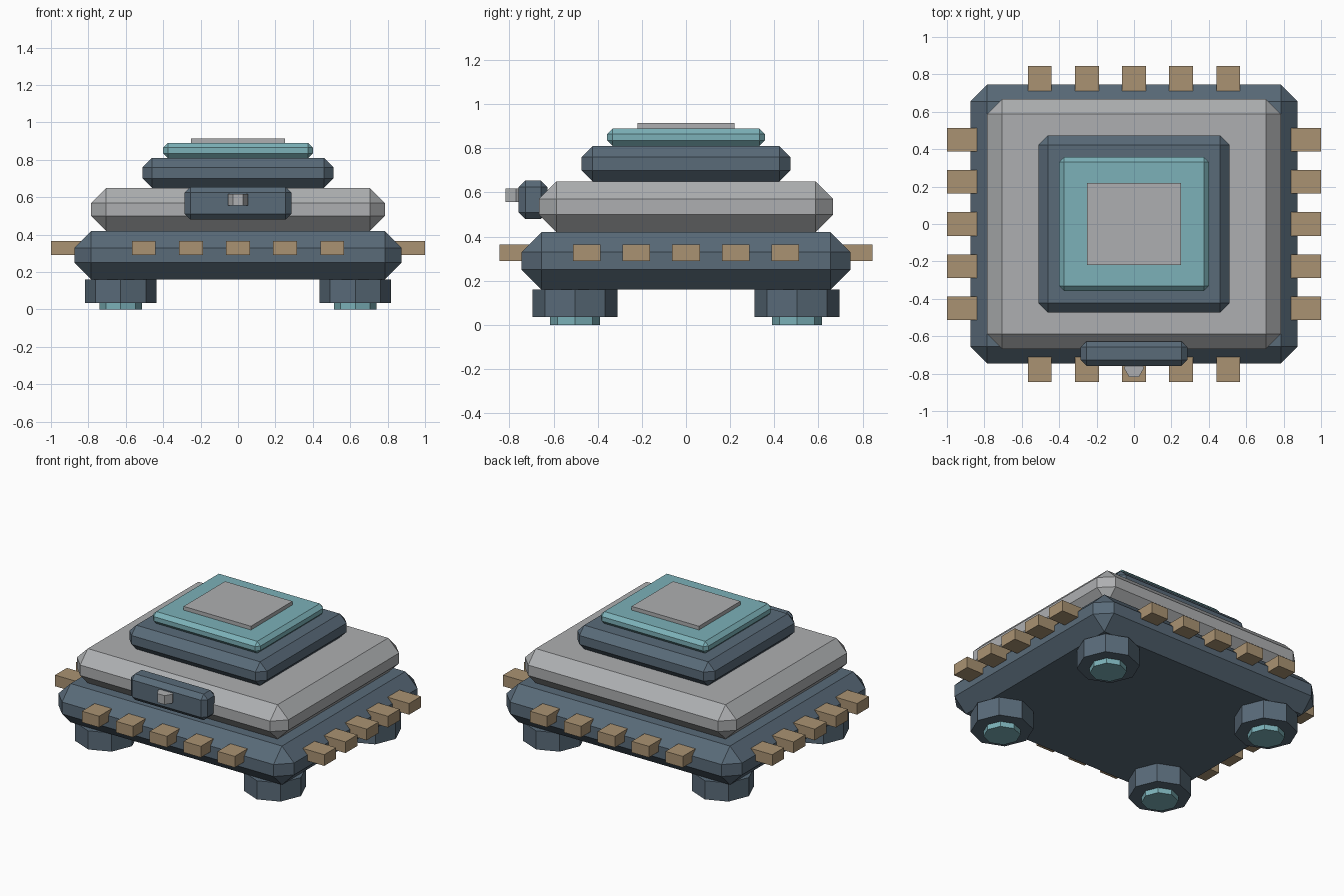
import bpy
import math

cube = bpy.data.objects.get("Cube")
if cube:
    bpy.data.objects.remove(cube, do_unlink=True)


def material(name, rgb):
    mat = bpy.data.materials.new(name)
    mat.use_nodes = True
    color = (*rgb, 1.0)
    mat.diffuse_color = color
    mat.node_tree.nodes["Principled BSDF"].inputs["Base Color"].default_value = color
    return mat


slate = material("slate_blue", (0.10, 0.145, 0.19))
grey = material("light_grey", (0.42, 0.43, 0.44))
teal = material("teal", (0.20, 0.44, 0.48))
tan = material("tan", (0.40, 0.29, 0.17))


def finish(obj, name, mat, bevel):
    obj.name = name
    obj.data.materials.append(mat)
    if bevel:
        mod = obj.modifiers.new("chamfer", "BEVEL")
        mod.width = bevel
        mod.segments = 1
        mod.limit_method = "ANGLE"
    return obj


def box(name, mat, x, y, z, bevel=0.0):
    """Box from (low, high) ranges with an optional flat chamfer."""
    bpy.ops.mesh.primitive_cube_add(size=1, location=(sum(x) / 2, sum(y) / 2, sum(z) / 2))
    obj = bpy.context.object
    obj.scale = (x[1] - x[0], y[1] - y[0], z[1] - z[0])
    bpy.ops.object.transform_apply(location=False, rotation=False, scale=True)
    return finish(obj, name, mat, bevel)


def prism(name, mat, sides, radius, x, y, z, turn=0.0):
    bpy.ops.mesh.primitive_cylinder_add(
        vertices=sides, radius=radius, depth=z[1] - z[0],
        location=(x, y, sum(z) / 2), rotation=(0, 0, turn))
    return finish(bpy.context.object, name, mat, 0)


# Stacked chamfered tiers: half width, half depth, bottom, top, chamfer
tiers = [
    ("base_slab", slate, 0.875, 0.745, 0.16, 0.42, 0.09),
    ("middle_slab", grey, 0.785, 0.667, 0.42, 0.65, 0.08),
    ("upper_slab", slate, 0.51, 0.473, 0.65, 0.81, 0.05),
    ("teal_slab", teal, 0.40, 0.357, 0.81, 0.89, 0.025),
    ("top_plate", grey, 0.25, 0.22, 0.89, 0.915, 0.0),
]
for name, mat, hx, hy, low, high, bevel in tiers:
    box(name, mat, (-hx, hx), (-hy, hy), (low, high), bevel)

# Contact tabs, five along each edge
tab_z = (0.29, 0.365)
for i in range(-2, 3):
    cx, cy = i * 0.252, i * 0.225
    across, along = (cx - 0.064, cx + 0.064), (cy - 0.063, cy + 0.063)
    box("front_tab", tan, across, (-0.845, -0.705), tab_z)
    box("back_tab", tan, across, (0.705, 0.845), tab_z)
    box("right_tab", tan, (-1.0, -0.835), along, tab_z)
    box("left_tab", tan, (0.835, 1.0), along, tab_z)

# Front panel with its latch
box("front_panel", slate, (-0.285, 0.285), (-0.758, -0.628), (0.48, 0.655), 0.03)
prism("front_latch", grey, 6, 0.054, 0, -0.77, (0.557, 0.617), math.pi / 6)

# Octagonal feet with teal pads
for sx in (-1, 1):
    for sy in (-1, 1):
        prism("foot", slate, 8, 0.192, sx * 0.627, sy * 0.503, (0.035, 0.16))
        prism("foot_pad", teal, 8, 0.113, sx * 0.627, sy * 0.503, (0.0, 0.035))
